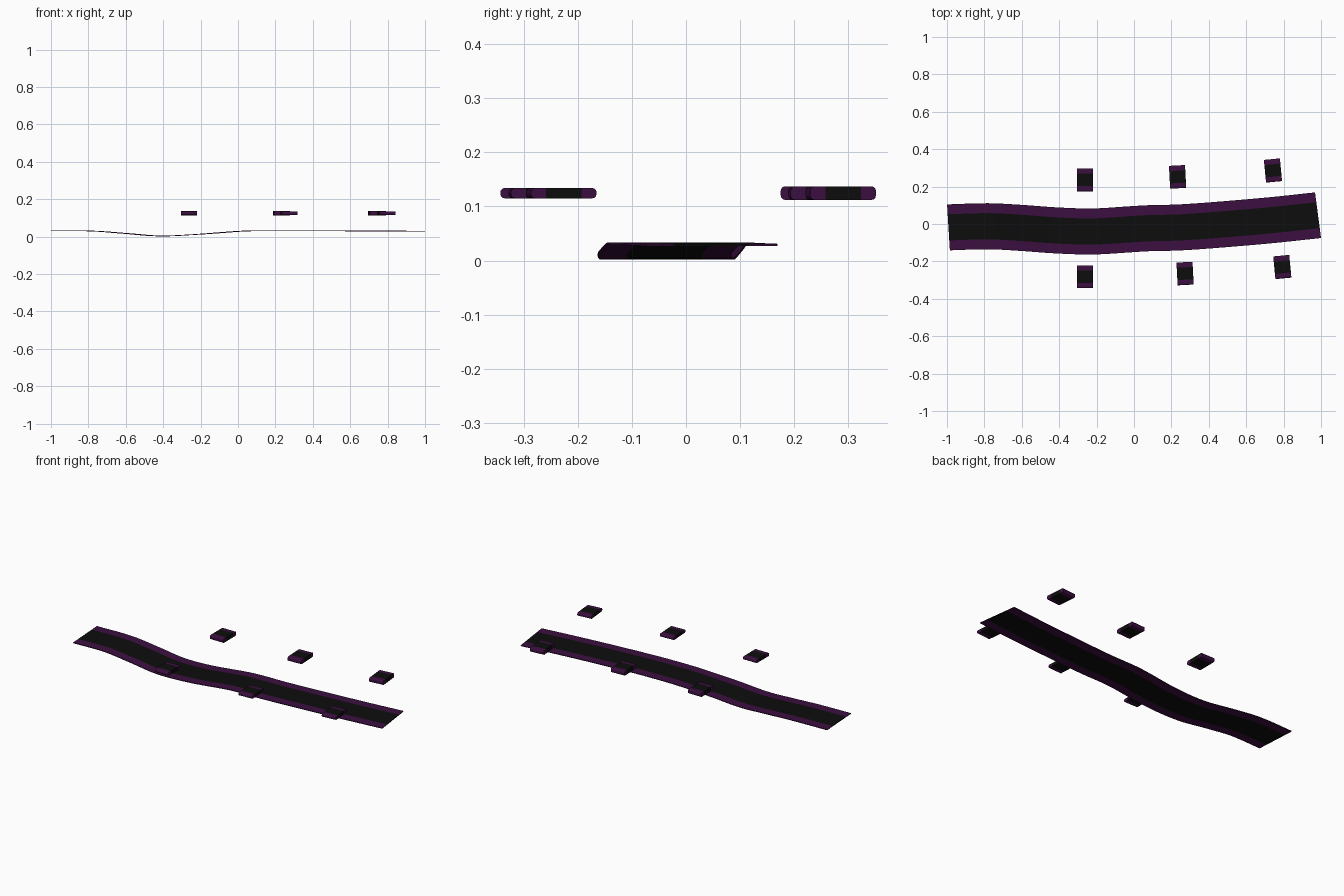
import bpy, bmesh, math
from mathutils import Vector

if "Cube" in bpy.data.objects:
    bpy.data.objects.remove(bpy.data.objects["Cube"])


def material(name, rgb):
    m = bpy.data.materials.new(name)
    m.diffuse_color = (*rgb, 1)
    m.use_nodes = True
    m.node_tree.nodes["Principled BSDF"].inputs["Base Color"].default_value = m.diffuse_color
    return m


black = material("black", (0.004, 0.004, 0.004))
purple = material("dark purple", (0.045, 0.005, 0.052))


def sweep(name, section, centre_black, rings):
    """Sweep a (side, up) outline through rings of (position, heading)."""
    bm = bmesh.new()
    rows = []
    for pos, ang in rings:
        side = Vector((-math.sin(ang), math.cos(ang), 0))
        rows.append([bm.verts.new(pos + side * s + Vector((0, 0, u))) for s, u in section])
    n = len(section)

    def paint(face, ids):
        mid = sum(section[i][0] for i in ids) / len(ids)
        face.material_index = 0 if abs(mid) < centre_black else 1

    for a, b in zip(rows, rows[1:]):
        for i in range(n):
            j = (i + 1) % n
            paint(bm.faces.new((a[i], b[i], b[j], a[j])), (i, j))
    # end caps, split into strips between mirrored top and bottom points
    for row in (rows[0], rows[-1]):
        for i in range(n // 2 - 1):
            ids = (i, i + 1, n - 2 - i, n - 1 - i)
            paint(bm.faces.new([row[k] for k in ids]), ids)
    bmesh.ops.recalc_face_normals(bm, faces=bm.faces)
    me = bpy.data.meshes.new(name)
    bm.to_mesh(me)
    bm.free()
    me.materials.append(black)
    me.materials.append(purple)
    ob = bpy.data.objects.new(name, me)
    bpy.context.collection.objects.link(ob)
    return ob


def closed(bottom):
    """Mirror the lower outline upward."""
    return bottom + [(s, -u) for s, u in reversed(bottom)]


# Road ribbon: smooth path through centre points
pts = [Vector(p) for p in [
    (-0.992, -0.018, 0.031), (-0.78, -0.012, 0.030), (-0.60, -0.021, 0.017),
    (-0.42, -0.034, 0.0035), (-0.22, -0.040, 0.012), (0.0, -0.027, 0.028),
    (0.08, -0.0225, 0.031), (0.25, -0.018, 0.031), (0.50, 0.0, 0.031),
    (0.75, 0.022, 0.030), (0.984, 0.047, 0.029)]]
ext = [pts[0] * 2 - pts[1]] + pts + [pts[-1] * 2 - pts[-2]]
path = []
for k in range(1, len(ext) - 2):
    p0, p1, p2, p3 = ext[k - 1:k + 3]
    # non-uniform tangents keep uneven spacing smooth
    d = p2.x - p1.x
    t1 = (p2 - p0) * (d / (p2.x - p0.x))
    t2 = (p3 - p1) * (d / (p3.x - p1.x))
    for i in range(5):
        t = i / 5
        path.append(p1 * (2*t**3 - 3*t**2 + 1) + t1 * (t**3 - 2*t**2 + t)
                    + p2 * (3*t**2 - 2*t**3) + t2 * (t**3 - t**2))
path.append(pts[-1])
rings = []
for i, p in enumerate(path):
    d = path[min(i + 1, len(path) - 1)] - path[max(i - 1, 0)]
    rings.append((p, math.atan2(d.y, d.x)))
rings[0] = (rings[0][0], math.radians(3.5))
rings[-1] = (rings[-1][0], math.radians(7.5))
H = 0.002
sweep("road", closed([(-0.123, -H), (-0.07, -H), (0.07, -H), (0.123, -H)]), 0.072, rings)


# Floating pads: rounded bars beside the road
def pad(name, x, y, degrees, half_height):
    r, w = 0.008, 0.061
    arc = [(w - r + r * math.sin(a), -(half_height - r) - r * math.cos(a))
           for a in (math.radians(d) for d in (0, 30, 60, 90))]
    bottom = [(-s, u) for s, u in reversed(arc)] + [(-0.033, -half_height), (0.033, -half_height)] + arc
    ang = math.radians(degrees)
    fwd = Vector((math.cos(ang), math.sin(ang), 0)) * 0.043
    c = Vector((x, y, 0.1245))
    sweep(name, closed(bottom), 0.034, [(c - fwd, ang), (c + fwd, ang)])


for i, (x, y, a) in enumerate([(-0.263, 0.236, 0), (0.233, 0.252, 3), (0.743, 0.286, 5.5)]):
    pad(f"back_pad_{i + 1}", x, y, a, 0.0125)
for i, (x, y, a) in enumerate([(-0.263, -0.282, 0), (0.273, -0.265, 3), (0.793, -0.23, 5.5)]):
    pad(f"front_pad_{i + 1}", x, y, a, 0.0095)
